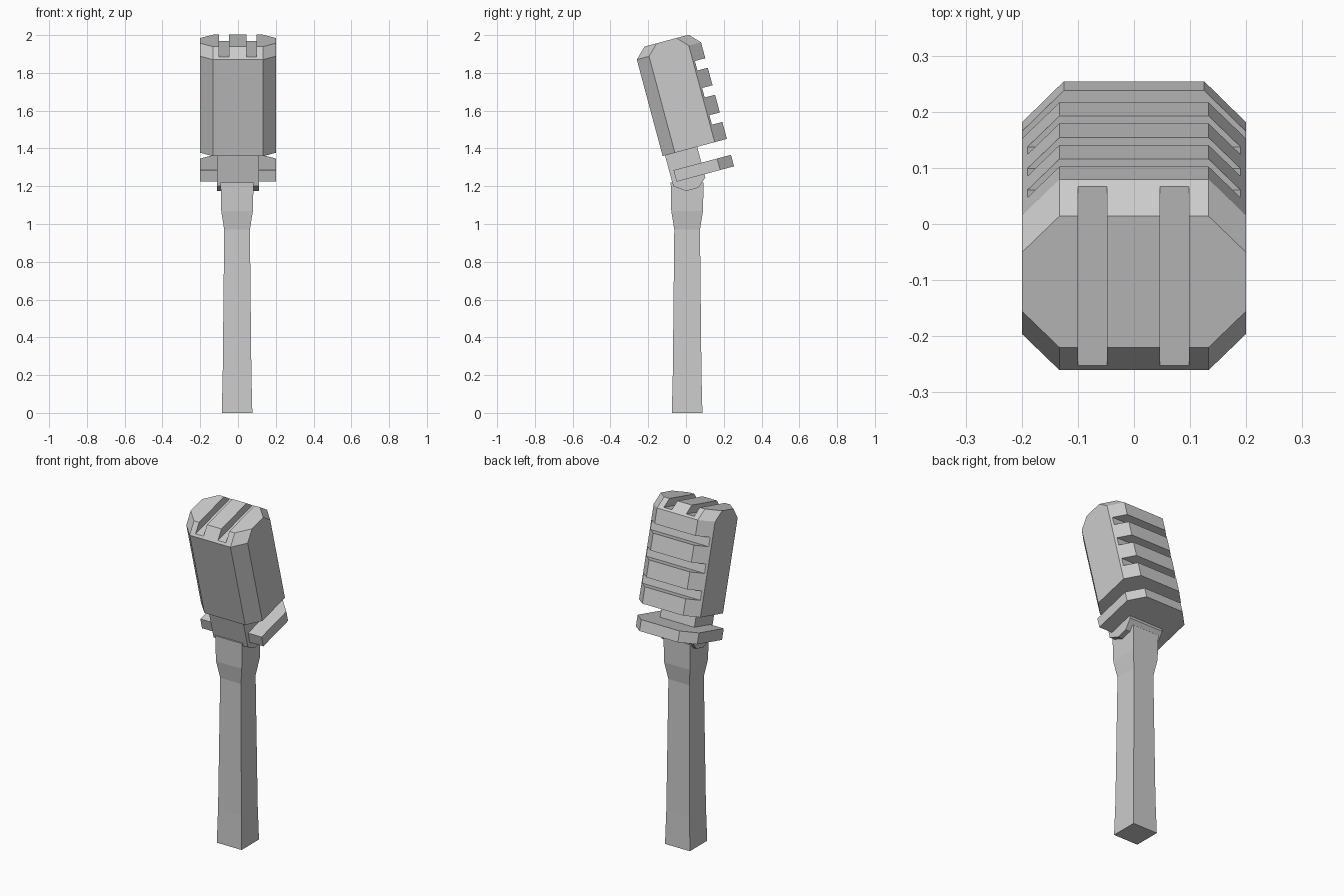
import bpy, bmesh, math
from mathutils import Matrix

if "Cube" in bpy.data.objects:
    bpy.data.objects.remove(bpy.data.objects["Cube"])

# Head parts live in a frame leaning 15 degrees towards the front
TILT = Matrix.Translation((0, 0, 1.2)) @ Matrix.Rotation(math.radians(15), 4, 'X')


def loft(name, rings, matrix=Matrix()):
    """Skin a stack of equal-length point rings and cap both ends."""
    bm = bmesh.new()
    loops = [[bm.verts.new(p) for p in ring] for ring in rings]
    n = len(loops[0])
    for a, b in zip(loops, loops[1:]):
        for i in range(n):
            j = (i + 1) % n
            bm.faces.new((a[i], a[j], b[j], b[i]))
    bm.faces.new(loops[0][::-1])
    bm.faces.new(loops[-1])
    bmesh.ops.recalc_face_normals(bm, faces=bm.faces)
    bm.transform(matrix)
    mesh = bpy.data.meshes.new(name)
    bm.to_mesh(mesh)
    bm.free()
    obj = bpy.data.objects.new(name, mesh)
    bpy.context.collection.objects.link(obj)
    return obj


def rect(x0, x1, y0, y1, z):
    return [(x0, y0, z), (x1, y0, z), (x1, y1, z), (x0, y1, z)]


def octagon(hx, cy, hy, c, z):
    half = [(hx - c, -hy), (hx, c - hy), (hx, hy - c), (hx - c, hy)]
    return [(x, cy + y, z) for x, y in half] + [(-x, cy + y, z) for x, y in reversed(half)]


# Handle: square shaft flaring at the top
handle = loft("handle", [rect(-.005 - h, -.005 + h, .006 - h, .006 + h, z) for z, h in
                         [(0, .081), (.2, .076), (.97, .068), (1.07, .084), (1.22, .087)]])

# Head: octagonal block with bevelled front and back top edges
head = loft("head", [octagon(.2, .098, .176, .067, .186),
                     octagon(.2, .098, .176, .067, .715),
                     octagon(.2, .100, .121, .067, .771)], TILT)

# Grooves: two along the top, three across the back
cutters = [loft("top_groove_cutter", [rect(x - .026, x + .026, -.2, .4, z) for z in (.726, .9)], TILT)
           for x in (-.074, .072)]
cutters += [loft("back_groove_cutter", [rect(-.3, .3, .217, .4, z + d) for d in (-.026, .026)], TILT)
            for z in (.305, .454, .602)]
for cutter in cutters:
    cutter.hide_render = True
    cutter.hide_set(True)
    mod = head.modifiers.new("groove", 'BOOLEAN')
    mod.operation = 'DIFFERENCE'
    mod.solver = 'EXACT'
    mod.object = cutter

# Neck: side profile extruded across x
profile = [(-.065, .2), (-.065, .018), (-.006, -.025), (.06, -.025), (.111, .018), (.111, .2)]
neck = loft("neck", [[(x, y, z) for y, z in profile] for x in (-.112, .112)], TILT)

# Collar: plate with clipped back corners
plate = [(-.2, -.042), (.2, -.042), (.2, .197), (.125, .273), (-.125, .273), (-.2, .197)]
collar = loft("collar", [[(x, y, z) for x, y in plate] for z in (.036, .099)], TILT)
